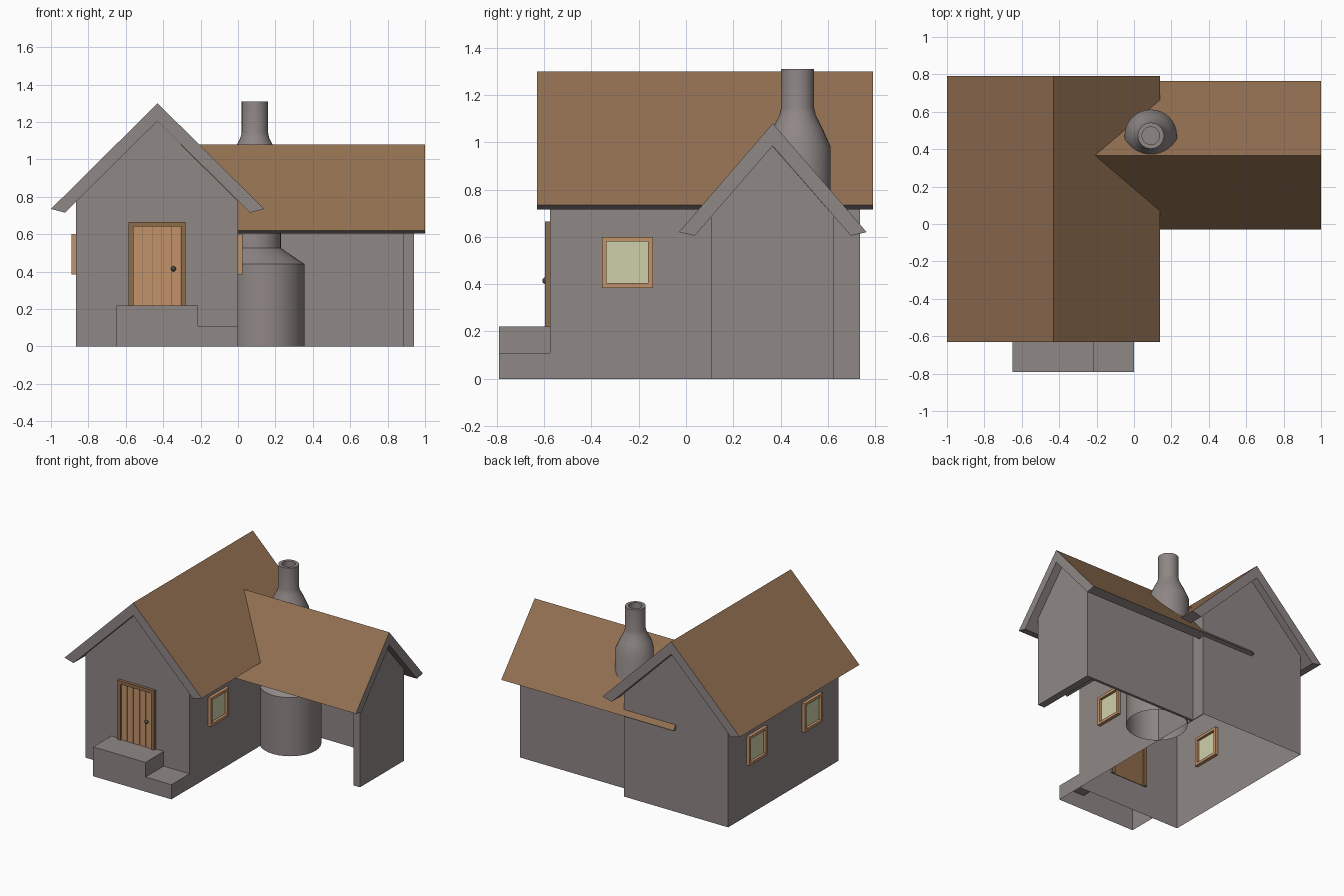
import bpy, bmesh, math
from mathutils import Vector

if "Cube" in bpy.data.objects:
    bpy.data.objects.remove(bpy.data.objects["Cube"])


def material(name, rgb):
    m = bpy.data.materials.new(name)
    m.diffuse_color = (*rgb, 1)
    m.use_nodes = True
    m.node_tree.nodes["Principled BSDF"].inputs["Base Color"].default_value = m.diffuse_color
    return m


STONE = material("grey stone", (0.275, 0.243, 0.235))
ROOF = material("brown roof", (0.285, 0.16, 0.082))
WOOD = material("light wood", (0.54, 0.29, 0.148))
TRIM = material("dark wood", (0.275, 0.15, 0.073))
GLASS = material("pale glass", (0.62, 0.63, 0.40))
METAL = material("dark metal", (0.07, 0.065, 0.06))


def finish(name, bm, *mats):
    me = bpy.data.meshes.new(name)
    bm.to_mesh(me)
    bm.free()
    for m in mats:
        me.materials.append(m)
    ob = bpy.data.objects.new(name, me)
    bpy.context.collection.objects.link(ob)
    return ob


def prism(pts, axis, a, b):
    """Extrude a (u, z) profile along the x or y axis from a to b."""
    bm = bmesh.new()
    place = (lambda u, z, t: (t, u, z)) if axis == "x" else (lambda u, z, t: (u, t, z))
    rings = [[bm.verts.new(place(u, z, t)) for u, z in pts] for t in (a, b)]
    n = len(pts)
    for r in rings:
        bm.faces.new(r)
    for i in range(n):
        j = (i + 1) % n
        bm.faces.new((rings[0][i], rings[0][j], rings[1][j], rings[1][i]))
    bmesh.ops.recalc_face_normals(bm, faces=bm.faces)
    return bm


def drop(bm, rule):
    bmesh.ops.delete(bm, geom=[f for f in bm.faces if rule(f)], context="FACES_ONLY")


def boxes(name, mat, *spans):
    """One object made of boxes given as (x0, x1, y0, y1, z0, z1)."""
    bm = bmesh.new()
    for x0, x1, y0, y1, z0, z1 in spans:
        vs = bmesh.ops.create_cube(bm, size=1)["verts"]
        for v in vs:
            v.co = Vector(((x0 + x1) / 2 + v.co.x * (x1 - x0),
                           (y0 + y1) / 2 + v.co.y * (y1 - y0),
                           (z0 + z1) / 2 + v.co.z * (z1 - z0)))
    return finish(name, bm, mat)


def gable(mid, half, eave, apex):
    return [(mid - half, 0), (mid + half, 0), (mid + half, eave), (mid, apex), (mid - half, eave)]


def roof(name, mid, half, apex, eave, under_half, under_eave, under_apex, axis, a, b):
    pts = [(mid - half, eave), (mid, apex), (mid + half, eave),
           (mid + under_half, under_eave), (mid, under_apex), (mid - under_half, under_eave)]
    bm = prism(pts, axis, a, b)
    for f in bm.faces:                      # only the upper slopes are brown
        f.material_index = 1 if f.normal.z > 0.3 else 0
    return finish(name, bm, STONE, ROOF)


# Main house shell, open below and under the roof
bm = prism(gable(-0.432, 0.433, 0.775, 1.205), "y", -0.575, 0.735)
drop(bm, lambda f: abs(f.normal.z) > 0.3)
finish("main_walls", bm, STONE)
roof("main_roof", -0.43, 0.57, 1.30, 0.735, 0.495, 0.715, 1.205, "y", -0.63, 0.79)

# Side wing: end wall, back wall and roof, with an open front
finish("wing_end_wall", prism(gable(0.365, 0.26, 0.688, 0.985), "x", 0.885, 0.94), STONE)
boxes("wing_back_wall", STONE, (0, 0.89, 0.605, 0.625, 0, 0.69))
roof("wing_roof", 0.367, 0.397, 1.08, 0.62, 0.33, 0.605, 0.985, "x", -0.43, 1.0)

# Front steps, hollow below
bm = prism([(-0.65, 0), (0, 0), (0, 0.11), (-0.215, 0.11), (-0.215, 0.22), (-0.65, 0.22)],
           "y", -0.79, -0.575)
drop(bm, lambda f: f.normal.z < -0.5 or f.normal.y > 0.5)
finish("front_steps", bm, STONE)

# Round oven flowing into the chimney: (x, y, radius, z) rings, ending inside the flue
RINGS = [(0.145, 0.415, 0.21, 0), (0.145, 0.415, 0.21, 0.44), (0.09, 0.472, 0.14, 0.525),
         (0.09, 0.472, 0.14, 0.98), (0.09, 0.472, 0.105, 1.06), (0.09, 0.472, 0.077, 1.115),
         (0.09, 0.472, 0.07, 1.145), (0.09, 0.472, 0.07, 1.31), (0.09, 0.472, 0.047, 1.31),
         (0.09, 0.472, 0.047, 1.15)]
SIDES = 32
bm = bmesh.new()
loops = [[bm.verts.new((x + r * math.cos(2 * math.pi * i / SIDES),
                        y + r * math.sin(2 * math.pi * i / SIDES), z)) for i in range(SIDES)]
         for x, y, r, z in RINGS]
for lo, hi in zip(loops, loops[1:]):
    for i in range(SIDES):
        j = (i + 1) % SIDES
        bm.faces.new((lo[i], lo[j], hi[j], hi[i]))
bm.faces.new(loops[-1])
oven = finish("oven_and_chimney", bm, STONE)


# Windows: frame through the wall with a thin pane
def window(name, x, y, z=0.492):
    o, i, d = 0.108, 0.088, 0.024
    boxes(name + "_frame", WOOD,
          (x - d, x + d, y - o, y - i, z - o, z + o),
          (x - d, x + d, y + i, y + o, z - o, z + o),
          (x - d, x + d, y - i, y + i, z - o, z - i),
          (x - d, x + d, y - i, y + i, z + i, z + o))
    boxes(name + "_pane", GLASS, (x - 0.004, x + 0.004, y - i, y + i, z - i, z + i))


window("right_window", 0.001, -0.248)
window("left_front_window", -0.865, -0.248)
window("left_back_window", -0.865, 0.408)

# Door: frame, backing, five planks and a knob
boxes("door_frame", TRIM,
      (-0.585, -0.56, -0.597, -0.56, 0.22, 0.665),
      (-0.305, -0.28, -0.597, -0.56, 0.22, 0.665),
      (-0.56, -0.305, -0.597, -0.56, 0.64, 0.665))
boxes("door_backing", TRIM, (-0.56, -0.305, -0.579, -0.571, 0.22, 0.64))
boxes("door_planks", WOOD,
      *[(-0.56 + 0.051 * k + 0.002, -0.56 + 0.051 * (k + 1) - 0.002, -0.587, -0.579, 0.22, 0.64)
        for k in range(5)])
bm = bmesh.new()
bmesh.ops.create_uvsphere(bm, u_segments=16, v_segments=8, radius=0.014)
bmesh.ops.translate(bm, verts=bm.verts, vec=(-0.345, -0.594, 0.415))
knob = finish("door_knob", bm, METAL)

# Smooth shading on the round parts
for ob in (oven, knob):
    bpy.ops.object.select_all(action="DESELECT")
    ob.select_set(True)
    bpy.context.view_layer.objects.active = ob
    bpy.ops.object.shade_smooth_by_angle(angle=math.radians(28))
